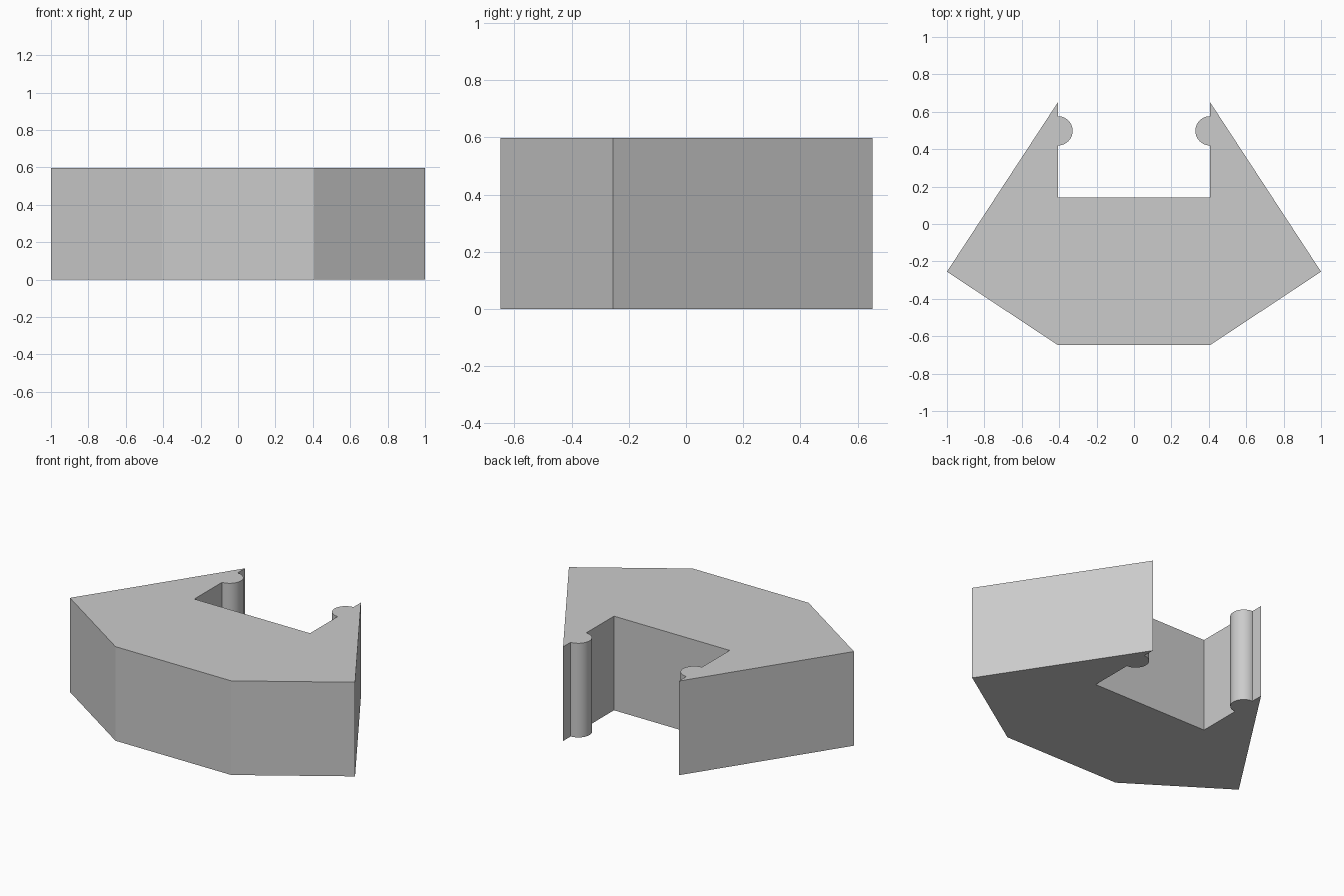
import bpy
import bmesh
from math import sin, cos, pi

cube = bpy.data.objects.get("Cube")
if cube:
    bpy.data.objects.remove(cube, do_unlink=True)

HEIGHT = 0.597
SLOT_X = 0.406       # half width of the slot and of the front face
BUMP_Y = 0.498       # centre of the rounded catches
BUMP_R = 0.078
BUMP_STEPS = 24

# Single plain grey
grey = bpy.data.materials.new("plain grey")
grey.use_nodes = True
colour = (0.6, 0.6, 0.6, 1)
grey.diffuse_color = colour
grey.node_tree.nodes["Principled BSDF"].inputs["Base Color"].default_value = colour

# Half outline: front corner, side point, prong tip, rounded catch, slot corner
half = [(SLOT_X, -0.648), (1.0, -0.255), (SLOT_X, 0.652)]
for i in range(BUMP_STEPS + 1):
    a = pi / 2 + pi * i / BUMP_STEPS
    half.append((SLOT_X + BUMP_R * cos(a), BUMP_Y + BUMP_R * sin(a)))
half.append((SLOT_X, 0.142))
outline = half + [(-x, y) for x, y in reversed(half)]

# Extrude the mirrored outline into the clip body
bm = bmesh.new()
base = bm.faces.new([bm.verts.new((x, y, 0)) for x, y in outline])
extruded = bmesh.ops.extrude_face_region(bm, geom=[base], use_keep_orig=True)
top = [v for v in extruded["geom"] if isinstance(v, bmesh.types.BMVert)]
bmesh.ops.translate(bm, verts=top, vec=(0, 0, HEIGHT))
bmesh.ops.recalc_face_normals(bm, faces=bm.faces)

mesh = bpy.data.meshes.new("clip_body")
bm.to_mesh(mesh)
bm.free()
mesh.materials.append(grey)
body = bpy.data.objects.new("clip_body", mesh)
bpy.context.collection.objects.link(body)

# Smooth the rounded catches, keep the corners sharp
bpy.ops.object.select_all(action="DESELECT")
body.select_set(True)
bpy.context.view_layer.objects.active = body
bpy.ops.object.shade_smooth_by_angle(angle=pi / 9)
